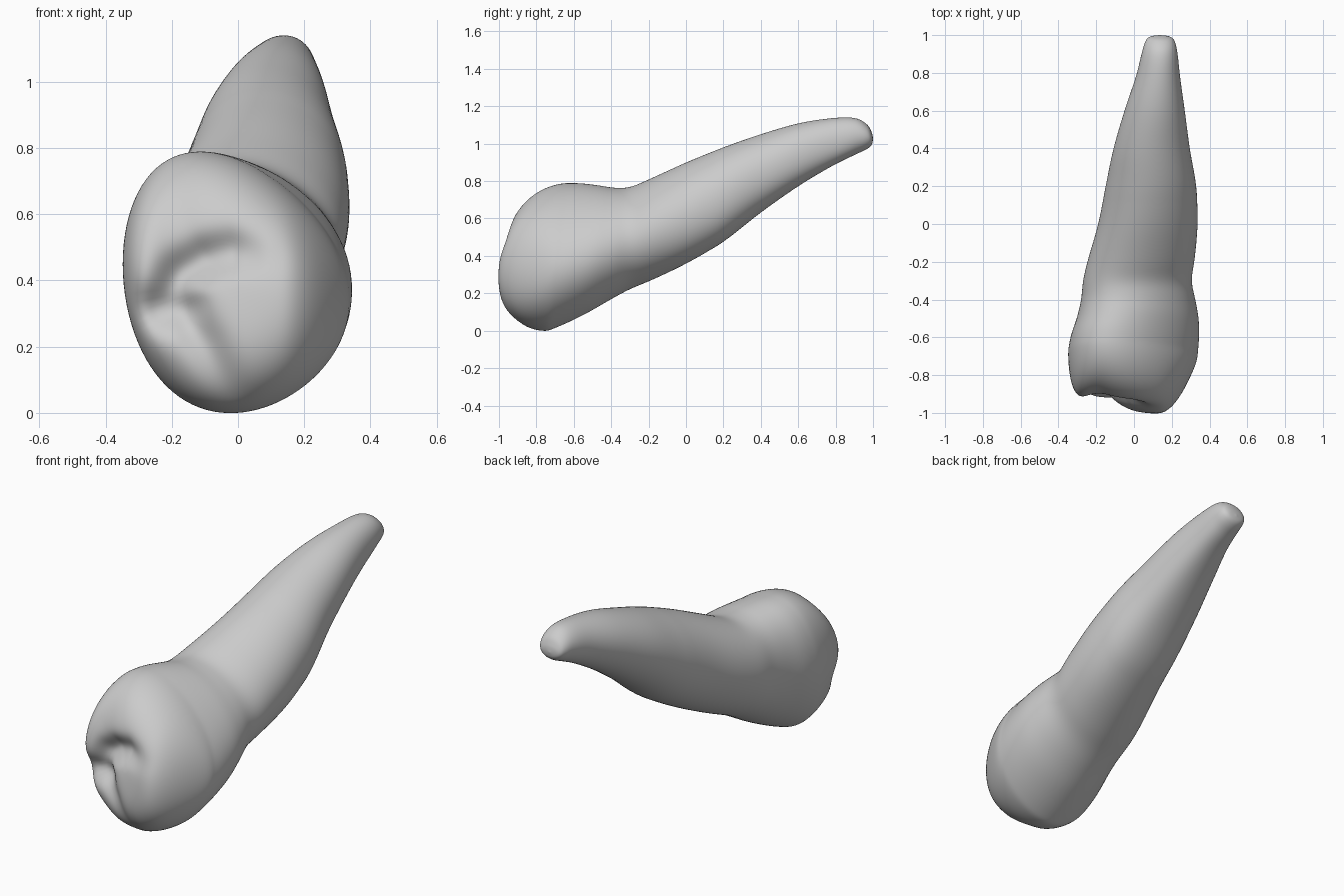
import bpy, bmesh, math
from mathutils import Vector

if "Cube" in bpy.data.objects:
    bpy.data.objects.remove(bpy.data.objects["Cube"])

SEG = 96      # vertices around each ring
SUB = 6       # rings between stations
CAP = 44      # rings across the biting surface

# Stations along the tooth: y, x left, x right, z bottom, z top, tilt
STATIONS = [
    (-0.68, -0.350, 0.338, -0.003, 0.791, -0.33),
    (-0.60, -0.335, 0.345, 0.034, 0.788, -0.32),
    (-0.50, -0.302, 0.343, 0.092, 0.777, -0.29),
    (-0.40, -0.280, 0.325, 0.160, 0.765, -0.24),
    (-0.30, -0.270, 0.306, 0.220, 0.770, -0.18),
    (-0.18, -0.242, 0.322, 0.272, 0.818, -0.12),
    (0.00, -0.190, 0.335, 0.360, 0.900, -0.08),
    (0.20, -0.150, 0.325, 0.480, 0.980, -0.03),
    (0.40, -0.108, 0.292, 0.635, 1.050, 0.0),
    (0.60, -0.050, 0.266, 0.775, 1.108, 0.04),
    (0.78, 0.010, 0.242, 0.882, 1.136, 0.06),
    (0.90, 0.040, 0.230, 0.940, 1.137, 0.06),
    (0.965, 0.060, 0.216, 0.970, 1.105, 0.03),
    (0.992, 0.085, 0.190, 0.993, 1.063, 0.0),
    (1.00, 0.135, 0.140, 1.022, 1.028, 0.0),
]

# Grooves of the biting surface: path in x, z with depth at each point, and width
GROOVES = [
    ([(-0.36, 0.30, 0.05), (-0.25, 0.31, 0.09), (-0.16, 0.31, 0.07)], 0.055),
    ([(-0.22, 0.34, 0.06), (-0.17, 0.42, 0.07), (-0.10, 0.465, 0.07),
      (-0.02, 0.485, 0.055), (0.09, 0.47, 0.01)], 0.060),
    ([(-0.17, 0.32, 0.06), (-0.10, 0.21, 0.05), (-0.03, 0.06, 0.03)], 0.056),
]


def spline(rows, sub):
    """Smooth curve through every row."""
    out = []
    for i in range(len(rows) - 1):
        p = [rows[max(0, min(len(rows) - 1, i + k))] for k in (-1, 0, 1, 2)]
        for j in range(sub):
            t = j / sub
            out.append([0.5 * (2 * b + (c - a) * t + (2*a - 5*b + 4*c - d) * t*t
                               + (3*b - a - 3*c + d) * t**3)
                        for a, b, c, d in zip(*p)])
    return out + [list(rows[-1])]


def ramp(t):
    """Eased step from 0 to 1."""
    t = max(0, min(1, t))
    return t * t * (3 - 2 * t)


def ring_points(row):
    """Egg-shaped oval filling the station's extents, leaning in the crown."""
    y, xl, xr, zb, zt, tilt = row
    lean = 0.15 * ramp((-0.2 - y) / 0.48)
    fuller = 0.10 * ramp((y + 0.3) / 0.5) * ramp((1 - y) / 0.2)
    pts = []
    for i in range(SEG):
        a = 2 * math.pi * i / SEG
        up = 0.5 + 0.5 * math.sin(a)
        turn = tilt * up - 0.15 * tilt * (1 - up)
        # the root is fuller on its lower right
        r = 1 + fuller * max(0, math.cos(a + math.pi / 4))**6
        z = (zb + zt) / 2 + r * (zt - zb) / 2 * math.sin(a + turn)
        pts.append(Vector(((xl + xr) / 2 + r * (xr - xl) / 2 * math.cos(a),
                           y + lean * (z - 0.4), z)))
    return pts


def groove_depth(x, z):
    total = 0.015 * math.exp(-((x + 0.10)**2 + (z - 0.38)**2) / 0.03)
    cuts = []
    for path, width in GROOVES:
        best = 0
        for a, b in zip(path, path[1:]):
            dx, dz = b[0] - a[0], b[1] - a[1]
            t = ((x - a[0]) * dx + (z - a[1]) * dz) / (dx*dx + dz*dz)
            t = max(0, min(1, t))
            d2 = (x - a[0] - t*dx)**2 + (z - a[1] - t*dz)**2
            best = max(best, (a[2] + (b[2] - a[2]) * t) * math.exp(-d2 / width**2))
        cuts.append(best)
    # soft maximum so that meeting grooves blend
    return total + sum(c**3 for c in cuts) ** (1 / 3)


def cusp_height(x):
    """Higher towards the main cusp, bevelled right and squared off left."""
    return (0.302 + 0.2 * x - 5 * max(0, x - 0.13)**2
            + 6 * max(0, -x - 0.15)**2)


bm = bmesh.new()
rings = []

# Biting surface: shrinking rings domed towards the front, then grooved
rim = ring_points(STATIONS[0])
centre = Vector((-0.02, -0.68, 0.40))
for k in range(1, CAP):
    s = math.sin(math.pi / 2 * k / CAP)
    ring = []
    for p in rim:
        q = centre.lerp(p, s)
        q.y -= cusp_height(q.x) * math.sqrt(1 - s**3.0)
        q.y += groove_depth(q.x, q.z) * (1 - s**10)
        ring.append(bm.verts.new(q))
    rings.append(ring)

# Crown sides, neck and root
for row in spline(STATIONS, SUB):
    rings.append([bm.verts.new(p) for p in ring_points(row)])

for a, b in zip(rings, rings[1:]):
    for i in range(SEG):
        j = (i + 1) % SEG
        bm.faces.new((a[i], a[j], b[j], b[i]))

# Close both ends and soften the crown and neck
bm.faces.new(rings[0])
bm.faces.new(rings[-1])
for _ in range(6):
    bmesh.ops.smooth_vert(bm, verts=[v for r in rings[1:CAP + 40] for v in r], factor=0.5,
                          use_axis_x=True, use_axis_y=True, use_axis_z=True)
bmesh.ops.recalc_face_normals(bm, faces=bm.faces)

mesh = bpy.data.meshes.new("tooth")
bm.to_mesh(mesh)
bm.free()
mesh.shade_smooth()
tooth = bpy.data.objects.new("tooth", mesh)
bpy.context.collection.objects.link(tooth)
